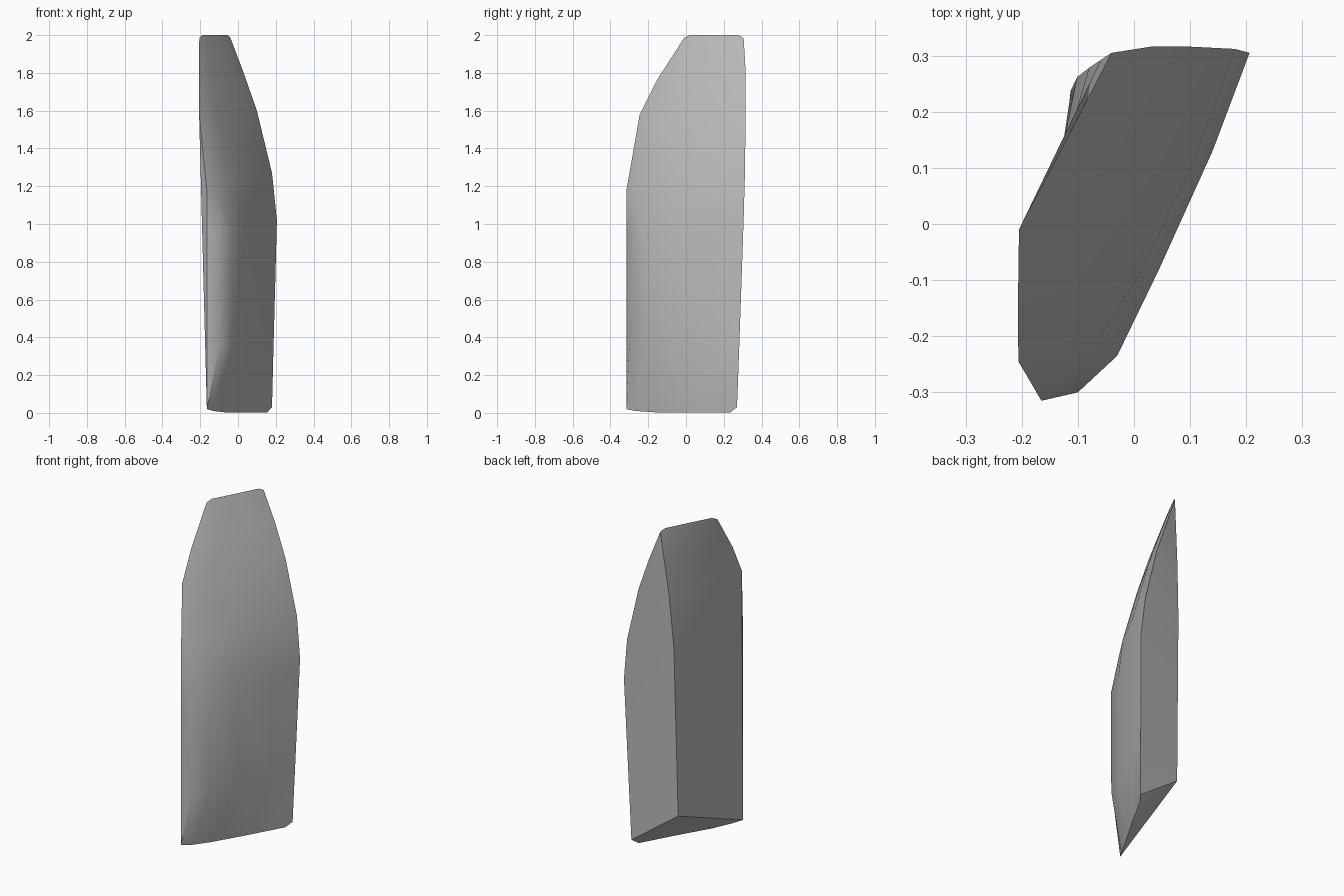
import bpy, bmesh, math
from mathutils import Vector

cube = bpy.data.objects.get("Cube")
if cube:
    bpy.data.objects.remove(cube, do_unlink=True)


def make_material(name, colour):
    material = bpy.data.materials.new(name)
    material.use_nodes = True
    material.diffuse_color = colour
    material.node_tree.nodes["Principled BSDF"].inputs["Base Color"].default_value = colour
    return material


def along_path(path, z):
    """Point on a rising polyline at the given height, clamped at both ends."""
    for low, high in zip(path, path[1:]):
        if z <= high.z:
            return low.lerp(high, max(0, (z - low.z) / (high.z - low.z)))
    return path[-1].copy()


# Outer face: front height, back height, then points from front edge to back edge
outer_rows = [
    (.02, .03, [(-.165, -.315), (-.13, -.265), (-.07, -.16), (.05, .045), (.155, .235), (.18, .27)]),
    (.35, .35, [(-.165, -.315), (-.1, -.3), (-.033, -.235), (.045, -.08), (.13, .13), (.188, .282)]),
    (.95, 1.02, [(-.165, -.315), (-.1, -.3), (-.03, -.235), (.045, -.08), (.14, .13), (.206, .305)]),
    (1.18, 1.27, [(-.165, -.315), (-.125, -.28), (-.06, -.2), (.015, -.08), (.105, .11), (.18, .312)]),
    (1.58, 1.6, [(-.206, -.245), (-.165, -.2), (-.11, -.11), (-.04, .02), (.04, .17), (.1, .316)]),
    (1.76, 1.8, [(-.207, -.155), (-.18, -.115), (-.135, -.04), (-.08, .07), (-.02, .19), (.03, .316)]),
    (1.985, 1.985, [(-.205, -.01), (-.19, .02), (-.155, .085), (-.11, .17), (-.055, .277), (-.04, .305)]),
]

sections = []
last = len(outer_rows) - 1
for index, (front_z, back_z, points) in enumerate(outer_rows):
    steps = len(points) - 1
    section = [Vector((x, y, front_z + (back_z - front_z) * i / steps))
               for i, (x, y) in enumerate(points)]
    # Flatten the foot and the tip, leaving clipped corners
    for point in section[1:-1]:
        if index == 0:
            point.z = .003
        elif index == last:
            point.z = 2
    sections.append(section)
sections[0][1].z = .01

# Rear ridge, from the raised heel to the back corner of the tip
ridge = [Vector((-.113, .237, .24)), Vector((-.1, .265, 1.41)), sections[last][-1]]
# Straight crease behind the front edge, joining it at the shoulder
crease = [sections[0][0], sections[4][0], sections[5][0], sections[last][0]]
for section in sections:
    ridge_point = along_path(ridge, section[-1].z)
    section.insert(0, along_path(crease, section[0].z))
    section.append(ridge_point)

# Join the sections into one closed blade
mesh = bpy.data.meshes.new("blade")
bm = bmesh.new()
rings = [[bm.verts.new(p) for p in section] for section in sections]
for lower, upper in zip(rings, rings[1:]):
    count = len(lower)
    for i in range(count):
        j = (i + 1) % count
        bm.faces.new((lower[i], lower[j], upper[j], upper[i]))
bm.faces.new(list(reversed(rings[0])))
bm.faces.new(rings[-1])
bmesh.ops.remove_doubles(bm, verts=bm.verts, dist=.0005)
bmesh.ops.triangulate(bm, faces=bm.faces)
bmesh.ops.dissolve_degenerate(bm, dist=.0002, edges=bm.edges)
bmesh.ops.recalc_face_normals(bm, faces=bm.faces)
bm.to_mesh(mesh)
bm.free()

blade = bpy.data.objects.new("blade", mesh)
bpy.context.collection.objects.link(blade)
mesh.materials.append(make_material("plain grey", (.5, .5, .5, 1)))

# Soft faces with sharp outer edges
for item in bpy.context.selected_objects:
    item.select_set(False)
blade.select_set(True)
bpy.context.view_layer.objects.active = blade
bpy.ops.object.shade_smooth_by_angle(angle=math.radians(35))
